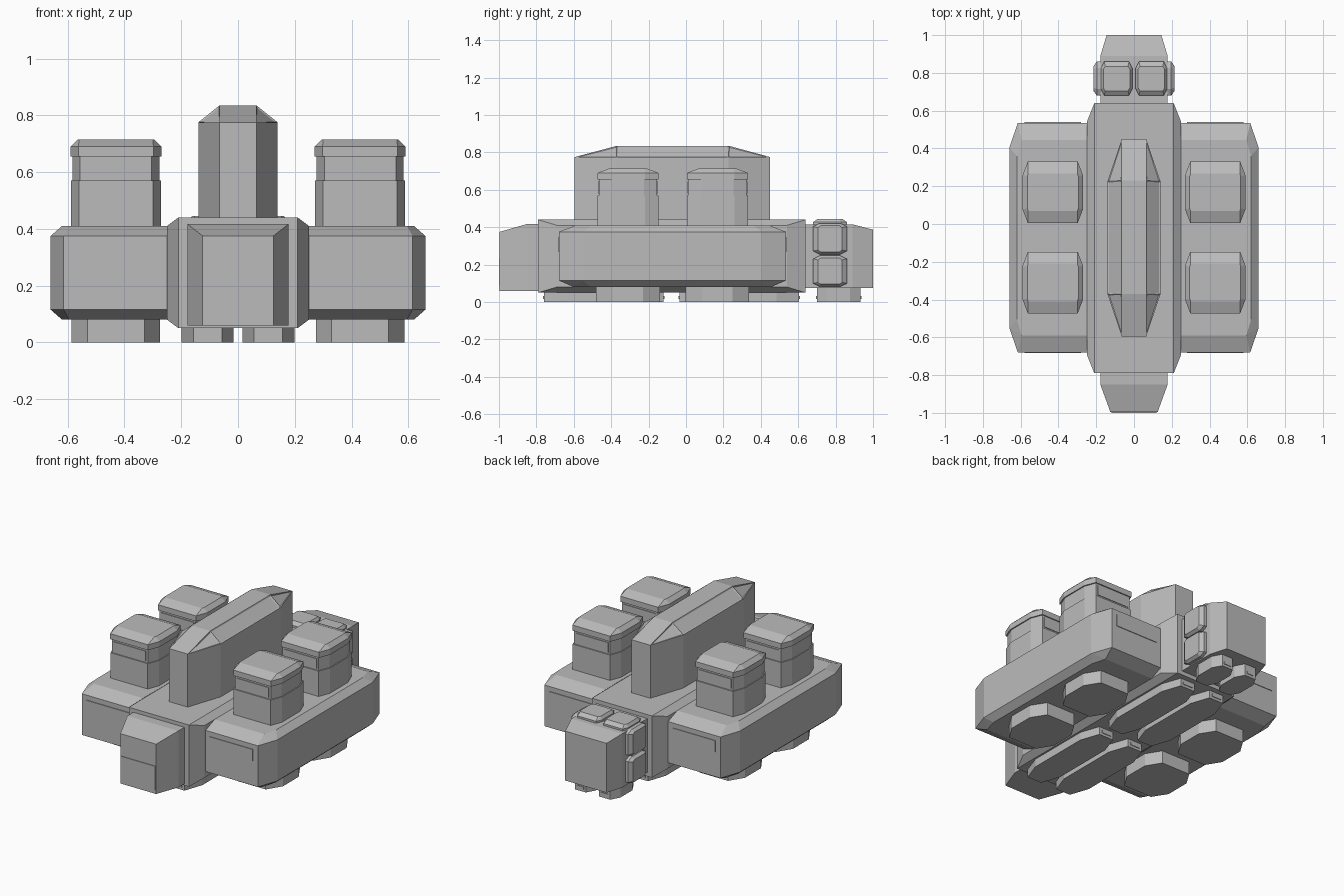
import bpy, bmesh, math
from mathutils import Matrix, Vector

if "Cube" in bpy.data.objects:
    bpy.data.objects.remove(bpy.data.objects["Cube"])

grey = bpy.data.materials.new("plain_grey")
grey.use_nodes = True
grey.diffuse_color = (0.5, 0.5, 0.5, 1)
grey.node_tree.nodes["Principled BSDF"].inputs["Base Color"].default_value = (0.5, 0.5, 0.5, 1)


def octo(z, hx, hy, fx, fy, y=0):
    """Eight-sided plan ring: half sizes hx, hy with flats fx, fy."""
    return [(sx * a, y + sy * b, z) for sx in (-1, 1) for sy in (-1, 1)
            for a, b in ((hx, fy), (fx, hy))]


def rect(z, hx, y0, y1):
    return [(x, y, z) for x in (-hx, hx) for y in (y0, y1)]


def solid(name, points, at=(0, 0, 0), turn=0, mirror=1, inset=None):
    """Convex flat-sided solid through the points."""
    mat = Matrix.Translation(at) @ Matrix.Rotation(turn, 4, 'Y')
    bm = bmesh.new()
    for p in points:
        v = mat @ Vector(p)
        v.x *= mirror
        bm.verts.new(v)
    bmesh.ops.remove_doubles(bm, verts=bm.verts, dist=0.0001)
    res = bmesh.ops.convex_hull(bm, input=bm.verts)
    loose = [v for v in bm.verts if not v.link_faces]
    bmesh.ops.delete(bm, geom=loose, context='VERTS')
    bmesh.ops.dissolve_limit(bm, angle_limit=0.01, verts=bm.verts, edges=bm.edges)
    bmesh.ops.recalc_face_normals(bm, faces=bm.faces)
    if inset:
        bm.normal_update()
        bmesh.ops.inset_individual(bm, faces=[f for f in bm.faces if inset(f.normal)],
                                   thickness=0.01, depth=-0.004)
    mesh = bpy.data.meshes.new(name)
    bm.to_mesh(mesh)
    bm.free()
    mesh.materials.append(grey)
    obj = bpy.data.objects.new(name, mesh)
    bpy.context.collection.objects.link(obj)


def plate(name, x, y, z, hx, hz, mirror=1):
    """Thin panel on a face turned to the front or back."""
    solid(name, [(a, b, c) for a in (-hx, hx) for b in (-0.004, 0.004) for c in (-hz, hz)],
          (x, y, z), 0, mirror)


# Central hull with bevelled flanks
solid("central_hull", rect(0.05, 0.21, -0.79, 0.64) + rect(0.44, 0.21, -0.79, 0.64)
      + rect(0.08, 0.25, -0.69, 0.54) + rect(0.41, 0.25, -0.69, 0.54))

# Tall ridge tower with recessed sloping roof panels
solid("ridge_tower", octo(0.42, 0.14, 0.522, 0.065, 0.3, -0.073)
      + octo(0.775, 0.14, 0.522, 0.065, 0.3, -0.073)
      + rect(0.835, 0.065, -0.37, 0.23),
      inset=lambda n: n.z > 0.1 and abs(n.x) > 0.2)

# Front nose block
nose = []
for z, z_front in ((0.06, 0.06), (0.417, 0.375)):
    nose += rect(z, 0.178, -0.85, -0.77) + rect(z_front, 0.125, -0.996, -0.9)
solid("nose_block", nose)
plate("nose_panel", 0, -0.996, 0.16, 0.12, 0.075)

# Rear block
rear = []
for z, z_back in ((0.075, 0.075), (0.415, 0.387)):
    rear += rect(z, 0.178, 0.62, 0.89) + rect(z_back, 0.145, 0.9, 1.0)
solid("rear_block", rear)


def booster(name, at, turn, mirror):
    solid(name, octo(-0.02, 0.083, 0.09, 0.066, 0.055) + octo(0.016, 0.083, 0.09, 0.066, 0.055)
          + octo(0.034, 0.07, 0.065, 0.06, 0.05), at, turn, mirror)


for side, m in (("left", 1), ("right", -1)):
    # Small boosters wrapped around the rear block
    booster(side + "_top_booster", (0.092, 0.77, 0.411), 0, m)
    for level, z in (("upper", 0.338), ("lower", 0.165)):
        booster(f"{side}_{level}_booster", (0.181, 0.77, z), math.pi / 2, m)

    # Side wing with bevelled top, bottom and outer corners
    wing = []
    for z, dx, dy in ((0.08, 0.04, 0.08), (0.115, 0, 0), (0.375, 0, 0), (0.41, 0.04, 0.09)):
        y0, y1 = -0.68 + dy, 0.535 - dy
        wing += [(0.2, y0, z), (0.2, y1, z), (0.615 - dx / 2, y0, z), (0.615 - dx / 2, y1, z),
                 (0.66 - dx, y0 + 0.13 - dy / 2, z), (0.66 - dx, y1 - 0.13 + dy / 2, z)]
    solid(side + "_wing", wing, mirror=m)
    for end, y in (("front", -0.68), ("back", 0.535)):
        plate(f"{side}_wing_{end}_panel", 0.43, y, 0.307, 0.15, 0.037, m)

    for end, y in (("front", -0.31), ("back", 0.168)):
        # Turret: body, narrower window band and bevelled cap
        name, at = f"{side}_{end}_turret", (0.43, y, 0)
        solid(name + "_body", octo(0.4, 0.158, 0.163, 0.13, 0.09)
              + octo(0.57, 0.158, 0.163, 0.13, 0.09), at, 0, m)
        solid(name + "_band", octo(0.56, 0.153, 0.156, 0.126, 0.086)
              + octo(0.66, 0.153, 0.156, 0.126, 0.086), at, 0, m)
        solid(name + "_cap", octo(0.655, 0.16, 0.163, 0.132, 0.09)
              + octo(0.69, 0.16, 0.163, 0.132, 0.09)
              + octo(0.714, 0.135, 0.1, 0.13, 0.085), at, 0, m)
        for s in (-1, 1):
            plate(name + "_window", 0.43, y + s * 0.156, 0.612, 0.114, 0.031, m)

        # Foot below each turret
        solid(f"{side}_{end}_wing_foot", octo(0, 0.156, 0.17, 0.1, 0.08)
              + octo(0.1, 0.156, 0.17, 0.1, 0.08), at, 0, m)

    # Long skids under the hull, short ones under the rear block
    for part, y, hy, fy, hx, top in (("front_skid", -0.44, 0.32, 0.2, 0.092, 0.07),
                                     ("back_skid", 0.285, 0.32, 0.2, 0.092, 0.07),
                                     ("rear_skid", 0.817, 0.117, 0.06, 0.07, 0.09)):
        fx = hx * 0.55
        solid(f"{side}_{part}", octo(0, hx, hy, fx, fy) + octo(top, hx, hy, fx, fy),
              (0.015 + hx, y, 0), 0, m)
        for s in (-1, 1):
            plate(f"{side}_{part}_slot", 0.015 + hx, y + s * hy, 0.024, fx * 0.65, 0.008, m)
